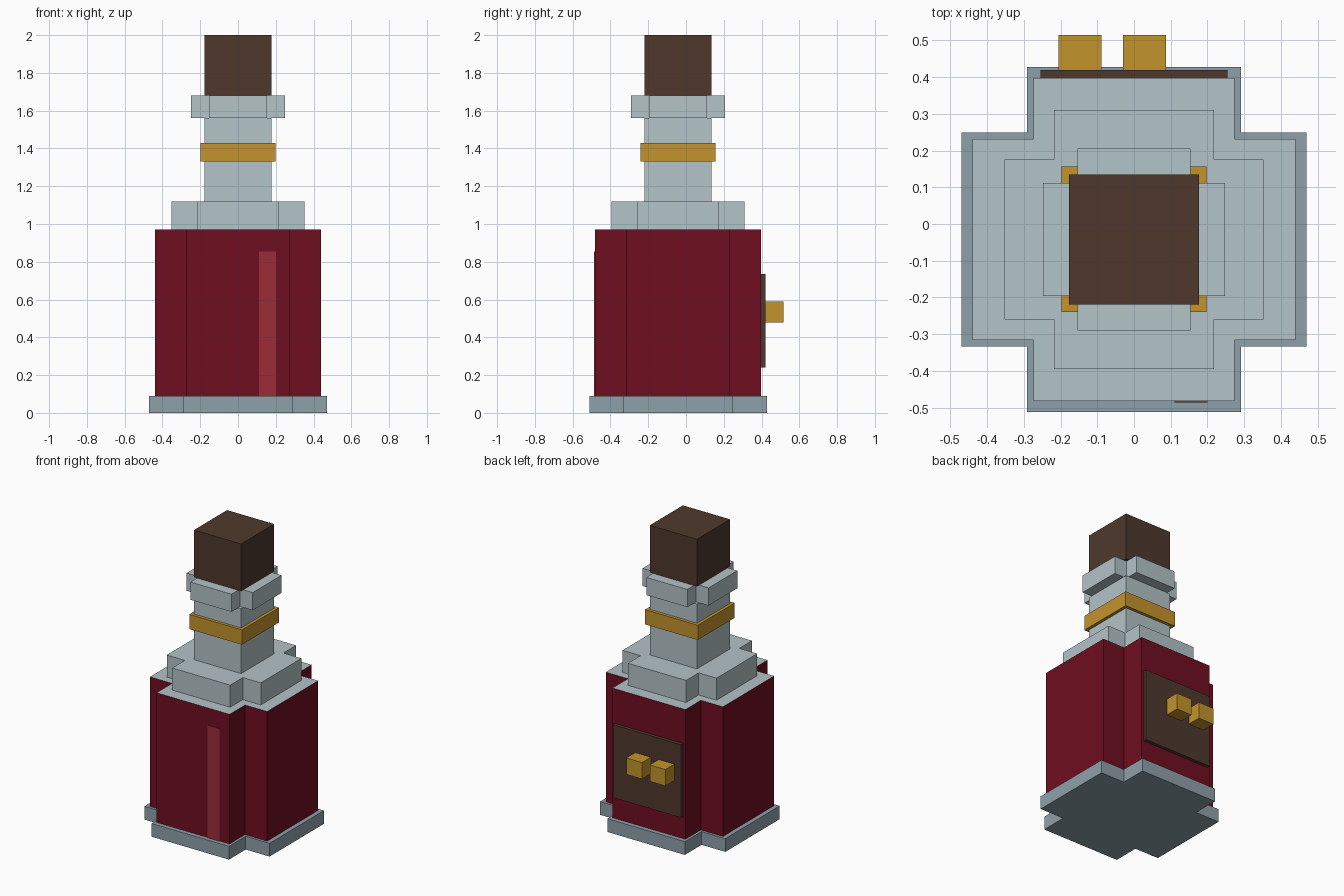
import bpy
import bmesh

cube = bpy.data.objects.get("Cube")
if cube:
    bpy.data.objects.remove(cube, do_unlink=True)

CY = -0.042  # depth of the bottle's axis


def material(name, hex_code):
    def linear(c):
        return c / 12.92 if c <= 0.04045 else ((c + 0.055) / 1.055) ** 2.4
    rgb = [linear(v / 255) for v in bytes.fromhex(hex_code)]
    m = bpy.data.materials.new(name)
    m.use_nodes = True
    m.diffuse_color = (*rgb, 1)
    bsdf = next(n for n in m.node_tree.nodes if n.type == "BSDF_PRINCIPLED")
    bsdf.inputs["Base Color"].default_value = (*rgb, 1)
    return m


glass = material("pale_glass", "b4c3c8")
base_glass = material("dark_glass", "8ea1a9")
liquid = material("crimson_liquid", "6f0e20")
shine = material("light_crimson", "9b2c3a")
gold = material("gold", "c3942b")
brown = material("brown", "4e392d")


def prism(name, outline, z0, z1, *mats):
    """Extrude an outline upward; a second material goes on the top face."""
    bm = bmesh.new()
    face = bm.faces.new([bm.verts.new((x, y, z0)) for x, y in outline])
    top = bmesh.ops.extrude_face_region(bm, geom=[face])["geom"]
    for v in top:
        if isinstance(v, bmesh.types.BMVert):
            v.co.z = z1
    bmesh.ops.recalc_face_normals(bm, faces=bm.faces)
    for f in bm.faces:
        f.material_index = int(len(mats) > 1 and f.normal.z > 0.5)
    mesh = bpy.data.meshes.new(name)
    bm.to_mesh(mesh)
    bm.free()
    for m in mats:
        mesh.materials.append(m)
    obj = bpy.data.objects.new(name, mesh)
    bpy.context.collection.objects.link(obj)
    return obj


def box(name, x0, x1, y0, y1, z0, z1, mat):
    return prism(name, [(x0, y0), (x1, y0), (x1, y1), (x0, y1)], z0, z1, mat)


def square(name, r, z0, z1, mat):
    return box(name, -r, r, CY - r, CY + r, z0, z1, mat)


def cross(name, a, b, z0, z1, *mats):
    """Plus-shaped layer with arm reach a and arm half width b."""
    quarter = [(a, -b), (a, b), (b, b)]
    outline = []
    for _ in range(4):
        outline += [(x, y + CY) for x, y in quarter]
        quarter = [(-y, x) for x, y in quarter]
    return prism(name, outline, z0, z1, *mats)


# Bottle layers, bottom to top
cross("base", 0.47, 0.291, 0, 0.09, base_glass)
cross("body", 0.44, 0.274, 0.09, 0.97, liquid, glass)
cross("shoulder", 0.353, 0.218, 0.97, 1.12, glass)
square("neck", 0.177, 1.12, 1.56, glass)
square("neck_band", 0.198, 1.33, 1.43, gold)
cross("collar", 0.248, 0.154, 1.56, 1.68, glass)
square("cork", 0.177, 1.68, 2, brown)

# Painted shine on the front
box("shine_stripe", 0.11, 0.2, -0.486, -0.481, 0.09, 0.855, shine)

# Back label with two gold studs
box("label", -0.255, 0.255, 0.398, 0.42, 0.24, 0.735, brown)
for name, x in (("right_stud", -0.206), ("left_stud", -0.03)):
    box(name, x, x + 0.117, 0.42, 0.515, 0.478, 0.59, gold)
